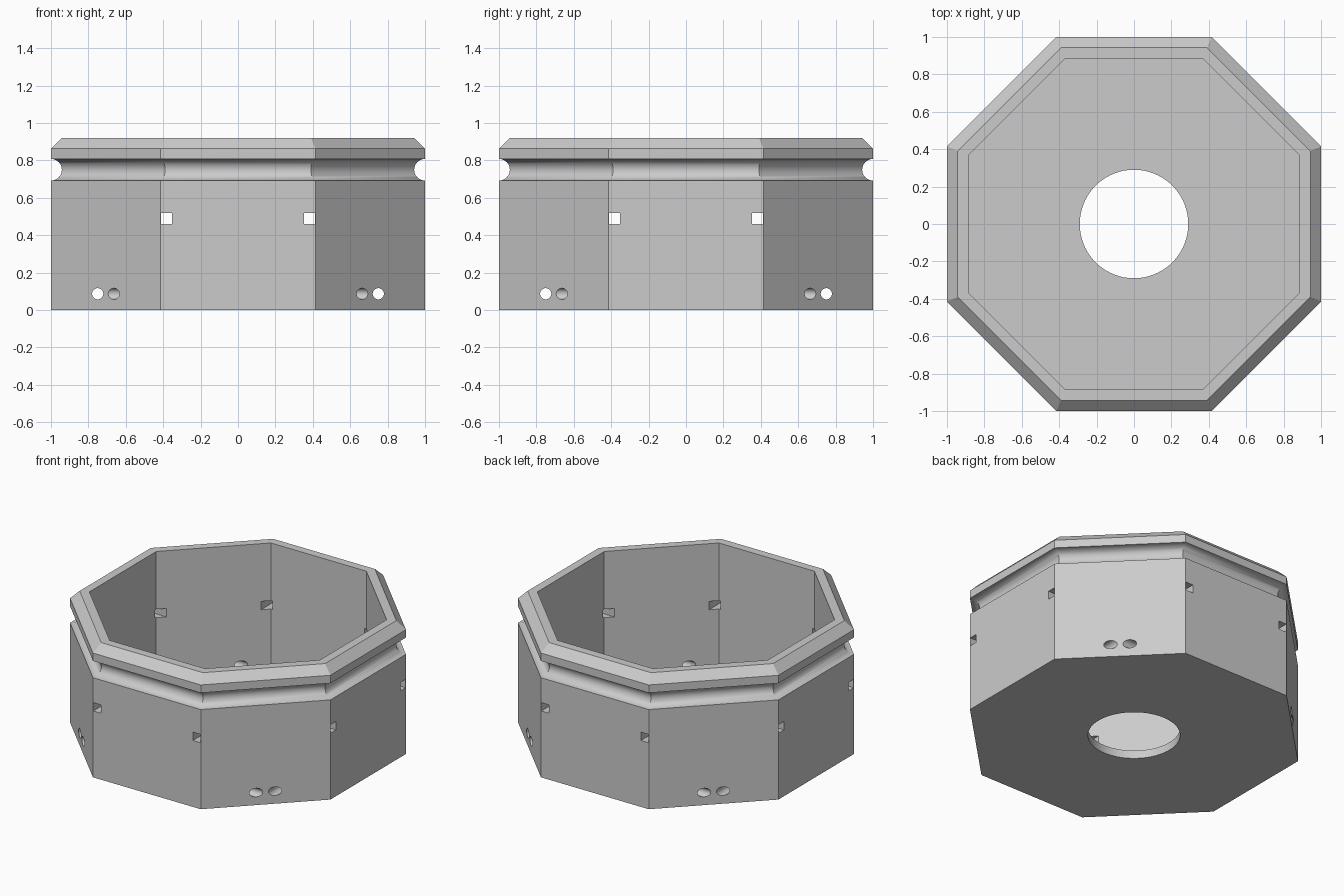
import bpy, bmesh
from math import pi, sin, cos, radians

cube = bpy.data.objects.get("Cube")
if cube:
    bpy.data.objects.remove(cube, do_unlink=True)

SIDES = 8
WALL = 0.885        # inner wall distance from the axis
FLOOR = 0.056
GROOVE_Z, GROOVE_R = 0.75, 0.058

grey = bpy.data.materials.new("plain grey")
grey.use_nodes = True
colour = (0.6, 0.6, 0.6, 1)
grey.diffuse_color = colour
grey.node_tree.nodes["Principled BSDF"].inputs["Base Color"].default_value = colour

# Wall section: (distance of flat side from axis, height), outside up then inside down
profile = [(1, 0)]
for i in range(17):
    t = -pi / 2 + pi * i / 16
    profile.append((1 - GROOVE_R * cos(t), GROOVE_Z + GROOVE_R * sin(t)))
profile += [(1, 0.863), (0.943, 0.92), (WALL, 0.92), (WALL, FLOOR)]

# Octagonal tub
bm = bmesh.new()
rings = []
for apothem, z in profile:
    r = apothem / cos(pi / SIDES)
    angles = [(k + 0.5) * 2 * pi / SIDES for k in range(SIDES)]
    rings.append([bm.verts.new((r * cos(a), r * sin(a), z)) for a in angles])
for low, high in zip(rings, rings[1:]):
    for k in range(SIDES):
        n = (k + 1) % SIDES
        bm.faces.new((low[k], low[n], high[n], high[k]))
bm.faces.new(rings[0])
bm.faces.new(rings[-1])
bmesh.ops.recalc_face_normals(bm, faces=bm.faces)
mesh = bpy.data.meshes.new("octagonal_tub")
bm.to_mesh(mesh)
bm.free()
mesh.materials.append(grey)
tub = bpy.data.objects.new("octagonal_tub", mesh)
bpy.context.collection.objects.link(tub)


def cut(cutter):
    """Subtract the cutter from the tub, then discard it."""
    cutter.hide_render = True
    mod = tub.modifiers.new("hole", 'BOOLEAN')
    mod.operation = 'DIFFERENCE'
    mod.solver = 'EXACT'
    mod.object = cutter
    bpy.ops.object.select_all(action='DESELECT')
    tub.select_set(True)
    bpy.context.view_layer.objects.active = tub
    bpy.ops.object.modifier_apply(modifier=mod.name)
    bpy.data.objects.remove(cutter, do_unlink=True)


# Round drain hole in the floor
bpy.ops.mesh.primitive_cylinder_add(vertices=96, radius=0.29, depth=0.4)
cut(bpy.context.object)

for side in (-1, 1):
    for along_x in (False, True):
        # Small round holes near the base of the diagonal walls
        p = side * 0.75
        spot = (0, p, 0.087) if along_x else (p, 0, 0.087)
        turn = (0, radians(90), 0) if along_x else (radians(90), 0, 0)
        bpy.ops.mesh.primitive_cylinder_add(vertices=32, radius=0.03, depth=2.4,
                                            location=spot, rotation=turn)
        cut(bpy.context.object)
        # Square slots beside the corners of the straight walls
        p = side * 0.383
        spot = (0, p, 0.49) if along_x else (p, 0, 0.49)
        bpy.ops.mesh.primitive_cube_add(size=1, location=spot)
        slot = bpy.context.object
        slot.scale = (2.4, 0.058, 0.058) if along_x else (0.058, 2.4, 0.058)
        cut(slot)

# Smooth groove and holes, crisp corners
bpy.ops.object.shade_smooth_by_angle(angle=radians(30))
